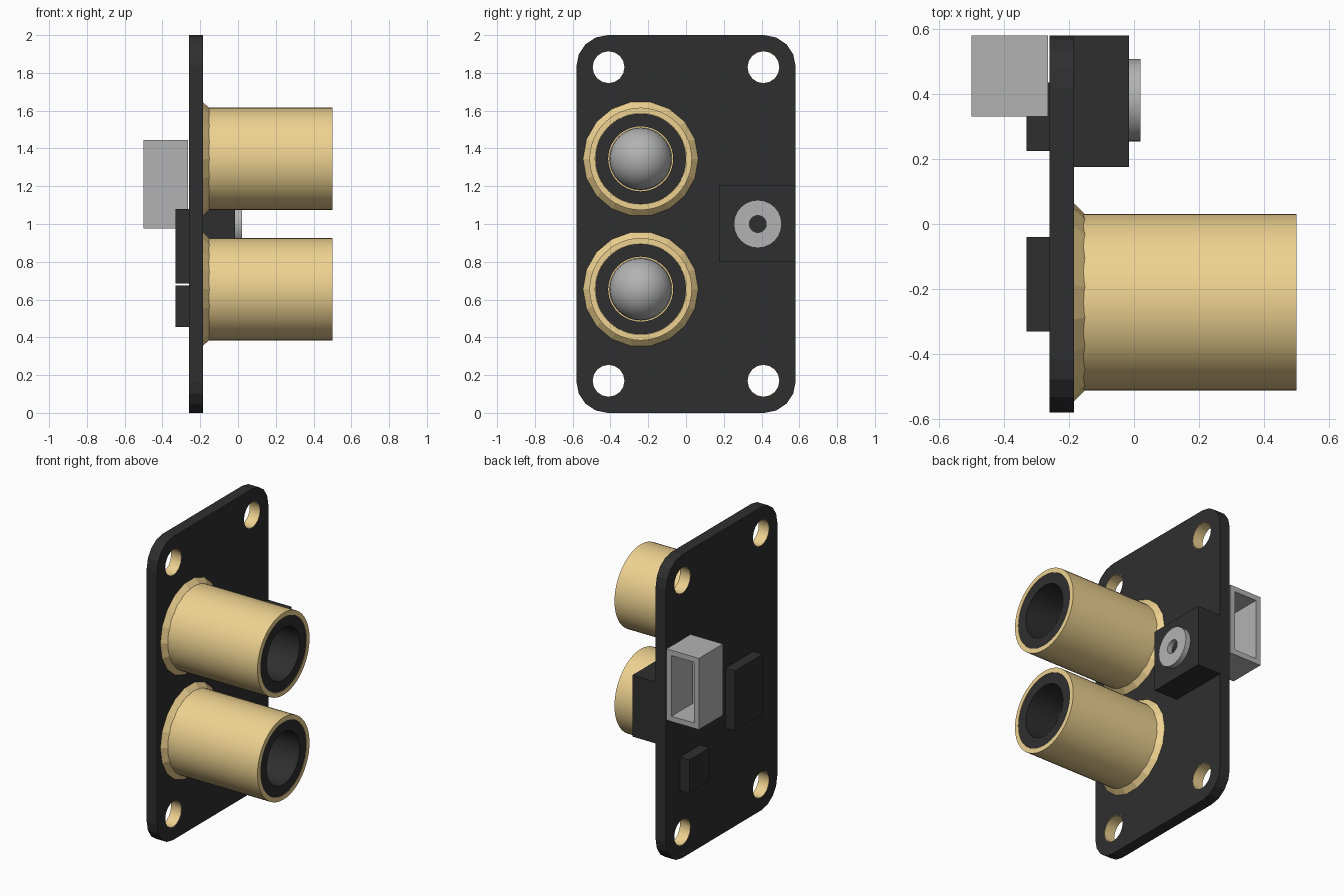
import bpy, bmesh, math
from mathutils import Matrix, Vector

cube = bpy.data.objects.get("Cube")
if cube:
    bpy.data.objects.remove(cube, do_unlink=True)


def material(name, rgb, rough=0.5):
    m = bpy.data.materials.new(name)
    m.use_nodes = True
    m.diffuse_color = (*rgb, 1)
    shader = m.node_tree.nodes["Principled BSDF"]
    shader.inputs["Base Color"].default_value = (*rgb, 1)
    shader.inputs["Roughness"].default_value = rough
    return m


BLACK = material("black_plastic", (0.028, 0.028, 0.028))
GOLD = material("gold_metal", (0.85, 0.64, 0.28), 0.35)
SILVER = material("silver_metal", (0.45, 0.45, 0.45), 0.35)


def add_object(name, bm, mat, smooth=False):
    bmesh.ops.recalc_face_normals(bm, faces=bm.faces)
    mesh = bpy.data.meshes.new(name)
    bm.to_mesh(mesh)
    bm.free()
    mesh.materials.append(mat)
    ob = bpy.data.objects.new(name, mesh)
    bpy.context.collection.objects.link(ob)
    bpy.ops.object.select_all(action="DESELECT")
    ob.select_set(True)
    bpy.context.view_layer.objects.active = ob
    if smooth:
        bpy.ops.object.shade_smooth_by_angle(angle=math.radians(30))
    return ob


def box_bmesh(x, y, z):
    """Box from (low, high) ranges."""
    bm = bmesh.new()
    bmesh.ops.create_cube(bm, size=1)
    for v in bm.verts:
        v.co = [lo + (c + 0.5) * (hi - lo) for c, (lo, hi) in zip(v.co, (x, y, z))]
    return bm


def box(name, x, y, z, mat):
    return add_object(name, box_bmesh(x, y, z), mat)


def lathe(name, profile, y, z, mat, sides=32, closed=True, smooth=True):
    """Revolve (radius, x) points about an axis parallel to x."""
    bm = bmesh.new()
    points = [bm.verts.new((x, y + r, z)) for r, x in profile]
    pairs = list(zip(points, points[1:]))
    if closed:
        pairs.append((points[-1], points[0]))
    edges = [bm.edges.new(p) for p in pairs]
    bmesh.ops.spin(bm, geom=points + edges, cent=(0, y, z), axis=(1, 0, 0),
                   angle=math.tau, steps=sides, use_merge=True)
    bmesh.ops.remove_doubles(bm, verts=bm.verts, dist=0.0001)
    return add_object(name, bm, mat, smooth)


def cut(target, cutter):
    mod = target.modifiers.new("cut", "BOOLEAN")
    mod.operation = "DIFFERENCE"
    mod.solver = "EXACT"
    mod.object = cutter
    cutter.hide_render = True
    bpy.context.view_layer.objects.active = target
    bpy.ops.object.modifier_apply(modifier=mod.name)
    bpy.data.objects.remove(cutter, do_unlink=True)


BACK, FACE = -0.26, -0.185

# Circuit board with rounded corners
bm = box_bmesh((BACK, FACE), (-0.58, 0.58), (0, 2))
corners = [e for e in bm.edges if abs(e.verts[0].co.x - e.verts[1].co.x) > 0.01]
bmesh.ops.bevel(bm, geom=corners, offset=0.165, segments=4, profile=0.5,
                affect="EDGES")
board = add_object("board", bm, BLACK)

# Plated mounting holes
for y in (-0.41, 0.41):
    for z in (0.17, 1.83):
        cutter = lathe("hole_cutter", [(0, -0.4), (0.086, -0.4), (0.086, 0), (0, 0)],
                       y, z, BLACK, sides=16, closed=False, smooth=False)
        cut(board, cutter)
        lathe("hole_plating", [(0.084, BACK), (0.084, FACE), (0.087, FACE), (0.087, BACK)],
              y, z, GOLD, sides=16)

# Coaxial sockets: flared collar, gold shell, insulating sleeve, rounded contact
for side, z in (("lower", 0.655), ("upper", 1.345)):
    y = -0.24
    lathe(side + "_socket_collar",
          [(0.26, FACE), (0.305, FACE), (0.27, -0.15), (0.26, -0.15)],
          y, z, GOLD, sides=18, smooth=False)
    lathe(side + "_socket_shell",
          [(0, FACE), (0.271, FACE), (0.271, 0.5), (0.241, 0.5), (0.241, 0.19), (0, 0.19)],
          y, z, GOLD, sides=48, closed=False)
    lathe(side + "_socket_sleeve",
          [(0.172, 0.19), (0.24, 0.19), (0.24, 0.498), (0.172, 0.498)],
          y, z, BLACK, sides=48)
    dome = [(0.165 * math.cos(a), 0.19 + 0.165 * math.sin(a))
            for a in (math.pi / 2 * i / 8 for i in range(9))]
    lathe(side + "_socket_contact", dome, y, z, SILVER, closed=False)

# Power jack
box("power_jack_body", (FACE, -0.015), (0.175, 0.58), (0.8, 1.205), BLACK)
lathe("power_jack_ring",
      [(0.045, -0.015), (0.127, -0.015), (0.127, 0.02), (0.045, 0.02)],
      0.38, 1.0, SILVER, sides=24)

# Data port shell, open at the board edge
port = box("data_port", (-0.5, -0.265), (0.33, 0.58), (0.975, 1.445), SILVER)
cut(port, box("port_cutter", (-0.465, -0.3), (0.36, 0.7), (1.01, 1.41), SILVER))

# Chips on the back
box("large_chip", (-0.33, BACK), (-0.33, -0.04), (0.685, 1.08), BLACK)
box("small_chip", (-0.33, BACK), (0.225, 0.435), (0.455, 0.675), BLACK)
